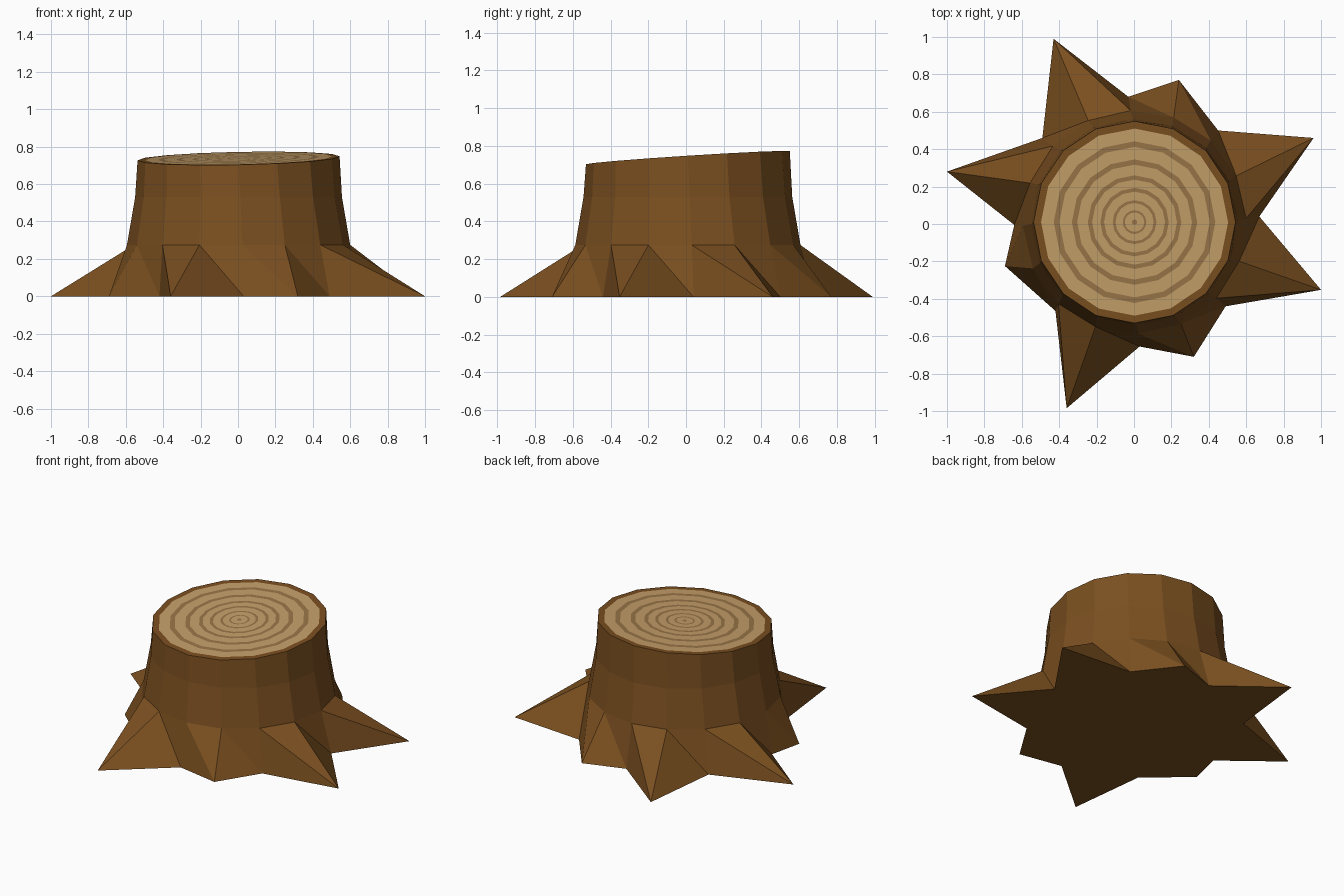
import bpy, bmesh
from math import sin, cos, radians

if "Cube" in bpy.data.objects:
    bpy.data.objects.remove(bpy.data.objects["Cube"])

N = 16
CX, CY = 0.003, 0.01


def material(name, rgb):
    m = bpy.data.materials.new(name)
    m.diffuse_color = (*rgb, 1)
    m.use_nodes = True
    m.node_tree.nodes["Principled BSDF"].inputs["Base Color"].default_value = m.diffuse_color
    return m


def ring(bm, r, z, turn=0.0):
    """One 16-sided loop; z is a number or a function of x, y."""
    out = []
    for i in range(N):
        a = radians(i * 360 / N + turn)
        x, y = CX + r * cos(a), CY + r * sin(a)
        out.append(bm.verts.new((x, y, z(x, y) if callable(z) else z)))
    return out


def bridge(bm, lo, hi, mat=0, split=False):
    """Join two loops; split creases every quad along the same diagonal."""
    for i in range(N):
        j = (i + 1) % N
        if split:
            faces = [(lo[i], lo[j], hi[i]), (lo[j], hi[j], hi[i])]
        else:
            faces = [(lo[i], lo[j], hi[j], hi[i])]
        for f in faces:
            bm.faces.new(f).material_index = mat


def finish(bm, name, mats):
    me = bpy.data.meshes.new(name)
    bm.normal_update()
    bm.to_mesh(me)
    bm.free()
    for m in mats:
        me.materials.append(m)
    bpy.context.collection.objects.link(bpy.data.objects.new(name, me))


def cut(x, y):
    """Slanted saw cut."""
    return 0.737 + 0.02 * x + 0.064 * y


bark = material("bark", (0.195, 0.078, 0.014))
wood = material("wood", (0.56, 0.35, 0.145))
grain = material("grain", (0.32, 0.18, 0.065))

# Bark trunk: star of roots on the ground, tapering loops, rim of the cut
ROOTS = [(0.67, 0.04), (0.96, 0.46), (0.45, 0.50), (0.24, 0.77),
         (-0.03, 0.68), (-0.43, 0.99), (-0.49, 0.46), (-1.0, 0.28),
         (-0.64, -0.005), (-0.69, -0.225), (-0.42, -0.465), (-0.36, -0.985),
         (0.03, -0.655), (0.32, -0.71), (0.49, -0.44), (1.0, -0.352)]
bm = bmesh.new()
base = [bm.verts.new((x, y, 0)) for x, y in ROOTS]
loops = [base, ring(bm, 0.597, 0.275, 2), ring(bm, 0.553, 0.53, 1),
         ring(bm, 0.54, cut), ring(bm, 0.50, cut)]
for k, (lo, hi) in enumerate(zip(loops, loops[1:])):
    bridge(bm, lo, hi, split=(k == 0))
bm.faces.new(base[::-1])
finish(bm, "stump_bark", [bark])

# Cut face: alternating pale wood and dark growth rings
RADII = [0.50, 0.432, 0.402, 0.335, 0.307, 0.25, 0.227, 0.183, 0.163,
         0.117, 0.102, 0.063, 0.052, 0.014]
bm = bmesh.new()
loops = [ring(bm, r, cut) for r in RADII]
for k, (lo, hi) in enumerate(zip(loops, loops[1:])):
    bridge(bm, lo, hi, k % 2)
bm.faces.new(loops[-1]).material_index = 1
finish(bm, "cut_face", [wood, grain])
